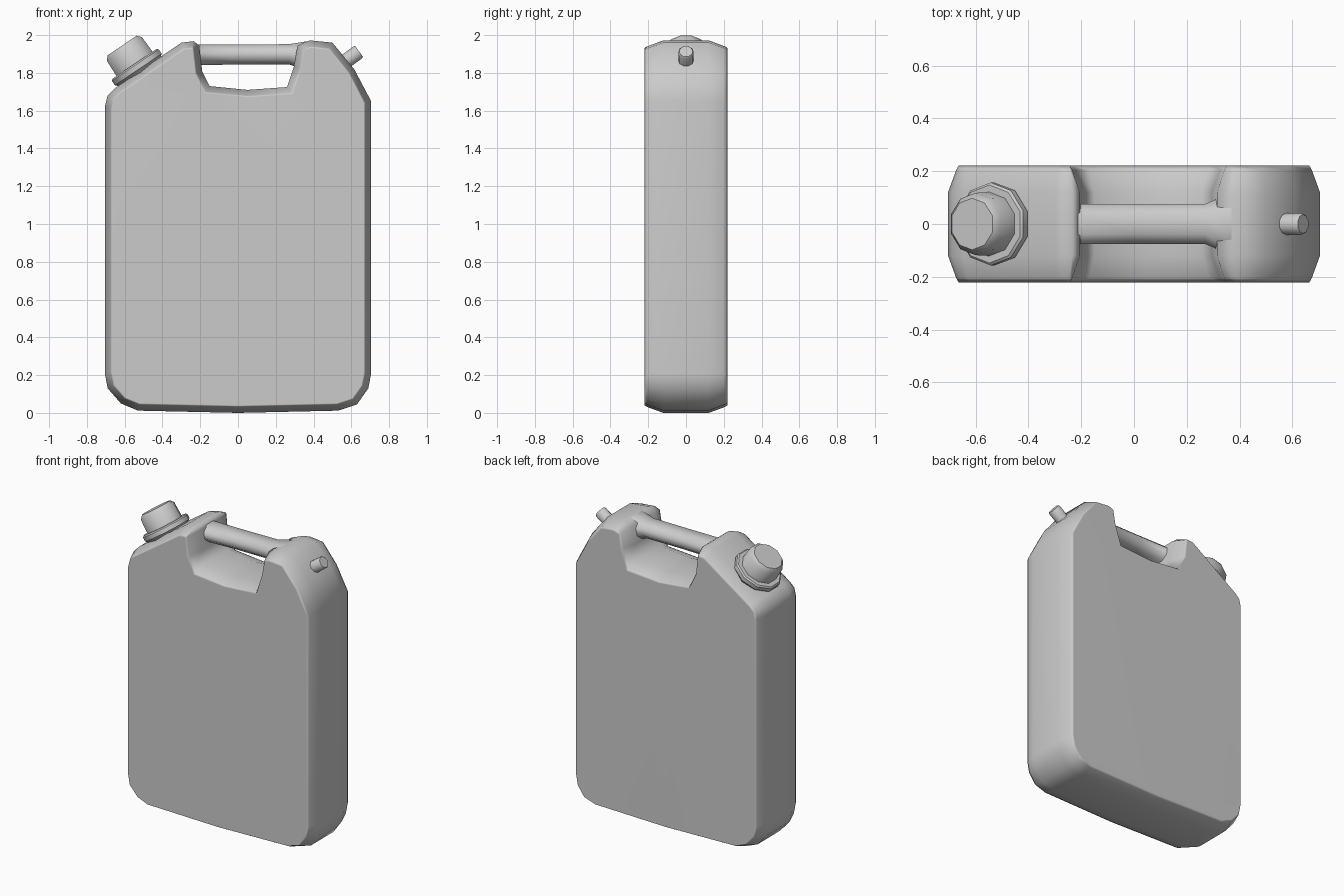
import bpy, bmesh, math
from mathutils import Vector

if "Cube" in bpy.data.objects:
    bpy.data.objects.remove(bpy.data.objects["Cube"])


def loft(name, rings, angle):
    """Skin a list of equal-length point rings and cap both ends."""
    bm = bmesh.new()
    vr = [[bm.verts.new(p) for p in r] for r in rings]
    n = len(vr[0])
    for a, b in zip(vr, vr[1:]):
        for i in range(n):
            j = (i + 1) % n
            bm.faces.new((a[i], a[j], b[j], b[i]))
    bm.faces.new(vr[0])
    bm.faces.new(vr[-1])
    bmesh.ops.recalc_face_normals(bm, faces=bm.faces)
    me = bpy.data.meshes.new(name)
    bm.to_mesh(me)
    bm.free()
    ob = bpy.data.objects.new(name, me)
    bpy.context.collection.objects.link(ob)
    bpy.ops.object.select_all(action='DESELECT')
    ob.select_set(True)
    bpy.context.view_layer.objects.active = ob
    bpy.ops.object.shade_smooth_by_angle(angle=math.radians(angle))
    return ob


def inset(pts, d):
    """Mitred inward offset of a counter-clockwise outline."""
    out = []
    for i, p in enumerate(pts):
        p = Vector(p)
        a = (p - Vector(pts[i - 1])).normalized()
        b = (Vector(pts[(i + 1) % len(pts)]) - p).normalized()
        na, nb = Vector((-a.y, a.x)), Vector((-b.y, b.x))
        out.append(p + (na + nb) * d / (1 + na.dot(nb)))
    return out


def turned(name, base, axis, profile, sides):
    """Faceted round part: profile is (radius, distance along axis)."""
    ax = Vector(axis).normalized()
    v = Vector((0, 1, 0))
    u = v.cross(ax)
    rings = []
    for r, h in profile:
        c = Vector(base) + ax * h
        rings.append([c + r * (u * math.cos(t) + v * math.sin(t))
                      for t in (2 * math.pi * (i + 0.5) / sides for i in range(sides))])
    return loft(name, rings, 40)


# Can body: front outline with the hand notch, chamfered to both faces
outline = [(-0.53, 0.012), (0, 0), (0.53, 0.012), (0.63, 0.045), (0.69, 0.13),
           (0.705, 0.21), (0.705, 1.65), (0.615, 1.82), (0.50, 1.96), (0.38, 1.972),
           (0.315, 1.945), (0.295, 1.83), (0.26, 1.725), (0.05, 1.71), (-0.15, 1.73),
           (-0.19, 1.81), (-0.205, 1.945), (-0.235, 1.968), (-0.30, 1.96),
           (-0.65, 1.72), (-0.69, 1.68), (-0.705, 1.62), (-0.705, 0.21),
           (-0.69, 0.13), (-0.62, 0.05)]
layers = [(-0.221, 0.04), (-0.205, 0.031), (-0.12, 0), (0.12, 0), (0.205, 0.031), (0.221, 0.04)]
body = loft("can_body", [[(p[0], y, p[1]) for p in inset(outline, d)] for y, d in layers], 80)
body.modifiers.new("soft_normals", 'WEIGHTED_NORMAL').keep_sharp = True

# Carrying handle: eight-sided bar flaring into the shoulders
stations = [(-0.275, 0.165, 1.80, 1.935), (-0.215, 0.076, 1.84, 1.95),
            (0.0, 0.076, 1.845, 1.95), (0.27, 0.076, 1.845, 1.952),
            (0.37, 0.118, 1.81, 1.968)]
section = [(1, -0.4), (1, 0.4), (0.5, 1), (-0.5, 1), (-1, 0.4), (-1, -0.4), (-0.5, -1), (0.5, -1)]
loft("carry_handle", [[(x, hy * a, (lo + hi) / 2 + b * (hi - lo) / 2) for a, b in section]
                      for x, hy, lo, hi in stations], 60)

# Filler collar and screw cap on the left shoulder
slope = (-0.56, 0, 0.83)
spout = (-0.528, 0, 1.818)
turned("filler_collar", spout, slope,
       [(0.12, -0.06), (0.15, -0.005), (0.157, 0.0), (0.157, 0.028), (0.148, 0.036)], 10)
turned("screw_cap", spout, slope,
       [(0.122, 0.0), (0.118, 0.13), (0.098, 0.153)], 10)

# Vent nub on the right shoulder
turned("vent_nub", (0.54, 0, 1.84), (0.81, 0, 0.59),
       [(0.041, 0.0), (0.041, 0.118), (0.036, 0.125)], 10)
